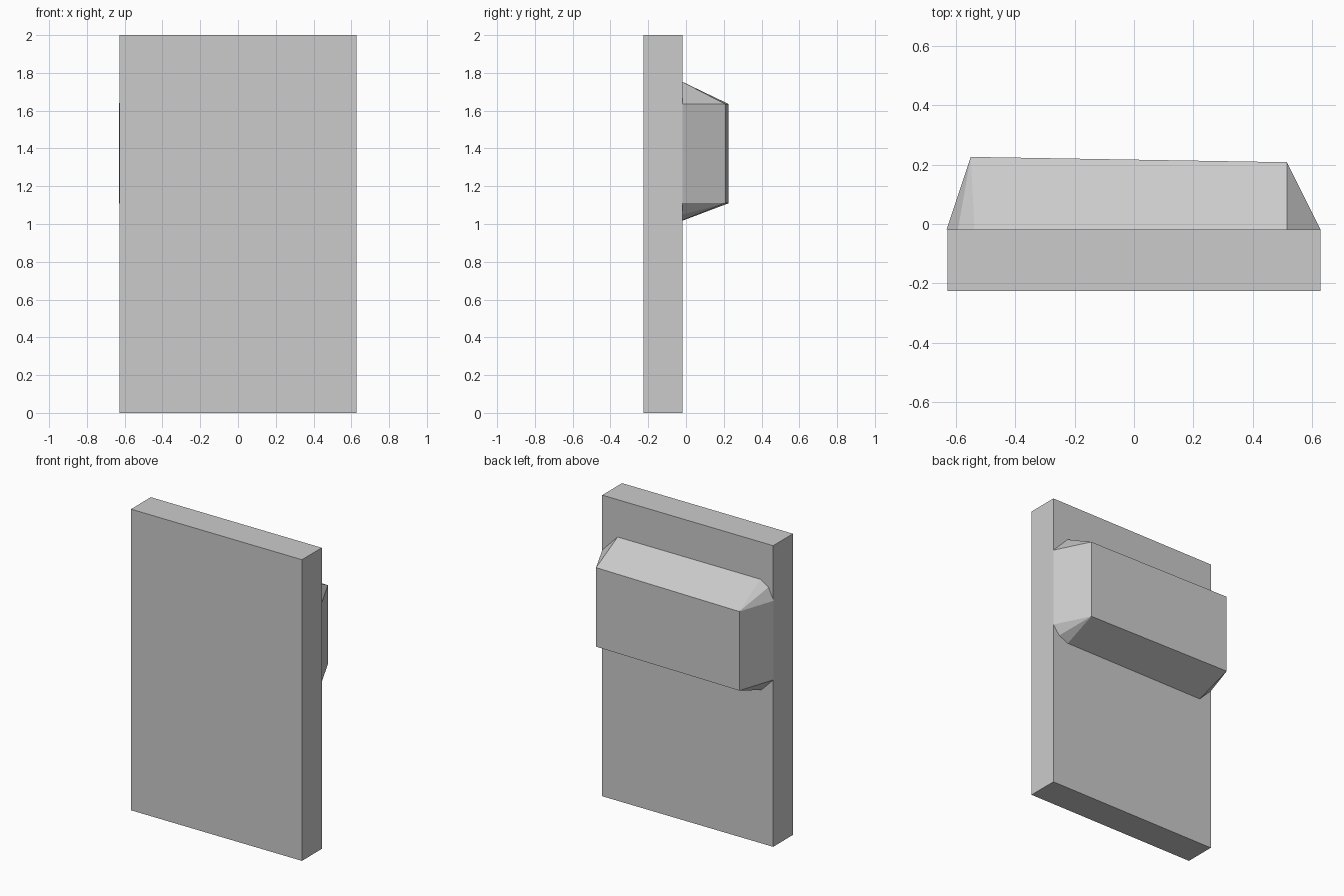
import bpy
import bmesh

if "Cube" in bpy.data.objects:
    bpy.data.objects.remove(bpy.data.objects["Cube"])

BACK = -0.018  # plane where the raised block meets the slab


def finish(name, bm):
    bmesh.ops.recalc_face_normals(bm, faces=bm.faces)
    mesh = bpy.data.meshes.new(name)
    bm.to_mesh(mesh)
    bm.free()
    obj = bpy.data.objects.new(name, mesh)
    bpy.context.collection.objects.link(obj)
    return obj


# Upright slab
bm = bmesh.new()
bmesh.ops.create_cube(bm, size=1)
for v in bm.verts:
    v.co.x *= 1.256
    v.co.y = BACK if v.co.y > 0 else -0.226
    v.co.z = 2.0 if v.co.z > 0 else 0.0
finish("slab", bm)

# Raised block: each face corner fans out to its own chamfered run of base points (x, z)
corners = [
    ((-0.55, 0.226, 1.11), [(-0.54, 1.018), (-0.631, 1.11)]),
    ((-0.55, 0.226, 1.635), [(-0.631, 1.635), (-0.593, 1.715), (-0.537, 1.752)]),
    ((0.515, 0.208, 1.635), [(0.515, 1.752), (0.628, 1.635)]),
    ((0.515, 0.208, 1.11), [(0.628, 1.11), (0.582, 1.05), (0.513, 1.02)]),
]
bm = bmesh.new()
tips = [bm.verts.new(tip) for tip, _ in corners]
runs = [[bm.verts.new((x, BACK, z)) for x, z in run] for _, run in corners]
bm.faces.new(tips)
for i in range(4):
    j = (i + 1) % 4
    # Corner chamfer
    for a, b in zip(runs[i], runs[i][1:]):
        bm.faces.new((tips[i], a, b))
    # Sloped side up to the next corner
    bm.faces.new((tips[i], runs[i][-1], runs[j][0], tips[j]))
finish("raised_block", bm)
